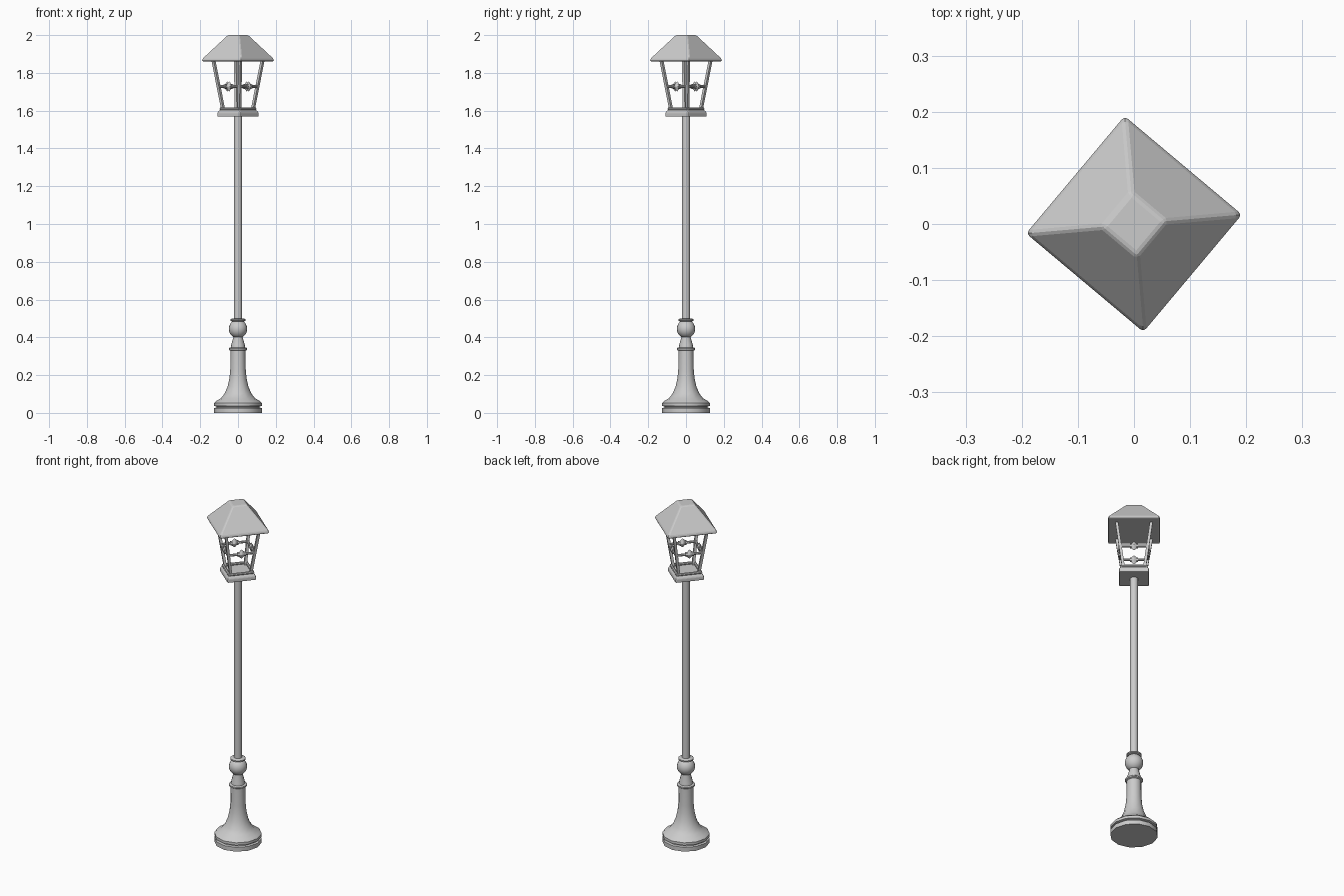
import bpy, bmesh, math
from mathutils import Vector

if "Cube" in bpy.data.objects:
    bpy.data.objects.remove(bpy.data.objects["Cube"])

ROT = math.radians(5)  # lantern corners point 5 degrees off the axes


def new_object(name, bm, bevel=0, smooth=False):
    bmesh.ops.recalc_face_normals(bm, faces=bm.faces)
    me = bpy.data.meshes.new(name)
    bm.to_mesh(me)
    bm.free()
    ob = bpy.data.objects.new(name, me)
    bpy.context.collection.objects.link(ob)
    if bevel:
        mod = ob.modifiers.new("bevel", 'BEVEL')
        mod.width = bevel
        mod.segments = 2
        mod.limit_method = 'ANGLE'
    if smooth:
        bpy.ops.object.select_all(action='DESELECT')
        ob.select_set(True)
        bpy.context.view_layer.objects.active = ob
        bpy.ops.object.shade_smooth_by_angle(angle=math.radians(35))
    return ob


def lathe(name, profile, sides):
    """Stack rings of (radius, z) into a closed turned shape."""
    bm = bmesh.new()
    rings = [[bm.verts.new((r * math.cos(2 * math.pi * i / sides),
                            r * math.sin(2 * math.pi * i / sides), z))
              for i in range(sides)] for r, z in profile]
    for a, b in zip(rings, rings[1:]):
        for i in range(sides):
            j = (i + 1) % sides
            bm.faces.new((a[i], a[j], b[j], b[i]))
    bm.faces.new(rings[0][::-1])
    bm.faces.new(rings[-1])
    return new_object(name, bm, smooth=True)


def corner(i, r, z):
    a = ROT + i * math.pi / 2
    return Vector((r * math.cos(a), r * math.sin(a), z))


def square_stack(name, profile, bevel):
    """Stack squares of (corner radius, z)."""
    bm = bmesh.new()
    rings = [[bm.verts.new(corner(i, r, z)) for i in range(4)] for r, z in profile]
    for a, b in zip(rings, rings[1:]):
        for i in range(4):
            j = (i + 1) % 4
            bm.faces.new((a[i], a[j], b[j], b[i]))
    bm.faces.new(rings[0][::-1])
    bm.faces.new(rings[-1])
    return new_object(name, bm, bevel)


def bar(name, p, q, width, sides=4):
    """Straight bar between two points."""
    d = q - p
    bm = bmesh.new()
    bmesh.ops.create_cone(bm, cap_ends=True, segments=sides, radius1=width / 2,
                          radius2=width / 2, depth=d.length)
    ob = new_object(name, bm)
    ob.location = (p + q) / 2
    ob.rotation_euler = d.to_track_quat('Z', 'Y').to_euler()
    return ob


# Turned foot: two-step plinth and flared stem
lathe("base_foot", [(.127, 0), (.127, .025), (.115, .028), (.115, .034), (.127, .037),
                    (.127, .052), (.113, .064), (.09, .078), (.071, .102), (.055, .14),
                    (.045, .185), (.041, .23), (.039, .335)], 12)
lathe("collar_ring", [(.042, .33), (.048, .334), (.048, .342), (.042, .346)], 16)
lathe("neck", [(.038, .34), (.036, .36), (.025, .40), (.025, .42)], 16)
ball = [(.049 * math.sin(t * math.pi / 12), .445 - .049 * math.cos(t * math.pi / 12))
        for t in range(1, 12)]
lathe("ball", ball, 16)
lathe("top_ring", [(.034, .485), (.041, .488), (.041, .495), (.034, .499)], 16)
lathe("pole", [(.022, .48), (.022, 1.575)], 12)

# Lantern tray and frame
square_stack("lantern_tray", [(.112, 1.568), (.112, 1.590), (.100, 1.603)], .005)
for i in range(4):
    bar("tray_rim", corner(i, .092, 1.609), corner(i + 1, .092, 1.609), .016, 8)
    bar("corner_post", corner(i, .078, 1.602), corner(i, .131, 1.868), .021, 4)
    # Cross bar with a diamond ornament at its middle
    p, q = corner(i, .104, 1.728), corner(i + 1, .104, 1.728)
    bar("cross_bar", p, q, .015, 8)
    bm = bmesh.new()
    bmesh.ops.create_uvsphere(bm, u_segments=4, v_segments=2, radius=.030)
    for v in bm.verts:
        v.co.y *= .5
    stud = new_object("diamond_stud", bm, .003)
    stud.location = (p + q) / 2
    stud.rotation_euler.z = ROT + i * math.pi / 2 + math.radians(135)
    # Small beads either side of the stud
    for t in (.38, .62):
        m = p.lerp(q, t)
        d = (q - p).normalized() * .004
        bar("bar_bead", m - d, m + d, .026, 8)

# Hipped roof with a flat top and flat underside
square_stack("roof", [(.193, 1.86), (.193, 1.874), (.057, 2.0)], .007)
